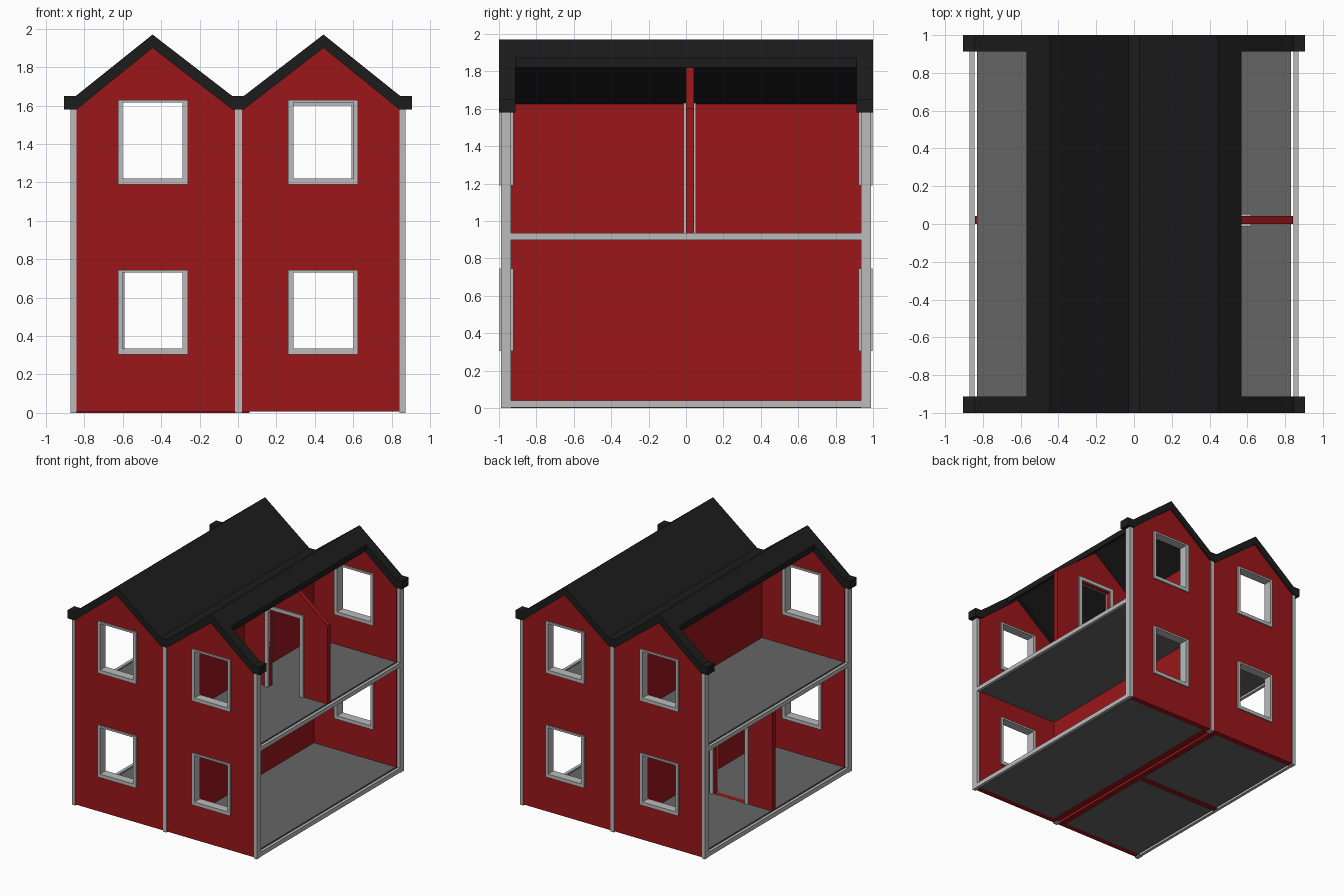
import bpy, bmesh, math
from mathutils import Matrix

if "Cube" in bpy.data.objects:
    bpy.data.objects.remove(bpy.data.objects["Cube"])


def material(name, rgb):
    m = bpy.data.materials.new(name)
    m.diffuse_color = (*rgb, 1)
    m.use_nodes = True
    m.node_tree.nodes["Principled BSDF"].inputs["Base Color"].default_value = m.diffuse_color
    return m


RED = material("red_paint", (0.33, 0.008, 0.01))
BLACK = material("black_roofing", (0.012, 0.012, 0.012))
FLOOR = material("floor_grey", (0.13, 0.13, 0.13))
TRIM = material("trim_grey", (0.5, 0.5, 0.5))


def rect(x0, x1, z0, z1):
    return [(x0, z0), (x1, z0), (x1, z1), (x0, z1)]


def slab(name, loops, y0, y1, mat, side=1):
    """Extrude x-z outlines (first is outer, others are holes) from y0 to y1."""
    cu = bpy.data.curves.new(name, 'CURVE')
    cu.dimensions = '2D'
    cu.fill_mode = 'BOTH'
    cu.extrude = abs(y1 - y0) / 2
    for pts in loops:
        sp = cu.splines.new('POLY')
        sp.points.add(len(pts) - 1)
        for p, (x, z) in zip(sp.points, pts):
            p.co = (x * side, z, 0, 1)
        sp.use_cyclic_u = True
    tmp = bpy.data.objects.new(name + "_tmp", cu)
    bpy.context.collection.objects.link(tmp)
    deps = bpy.context.evaluated_depsgraph_get()
    me = bpy.data.meshes.new_from_object(tmp.evaluated_get(deps))
    bpy.data.objects.remove(tmp)
    bpy.data.curves.remove(cu)
    # stand the outline upright, weld and fix normals
    me.transform(Matrix.Translation((0, (y0 + y1) / 2, 0)) @ Matrix.Rotation(math.pi / 2, 4, 'X'))
    bm = bmesh.new()
    bm.from_mesh(me)
    bmesh.ops.remove_doubles(bm, verts=bm.verts, dist=1e-5)
    bmesh.ops.recalc_face_normals(bm, faces=bm.faces)
    bm.to_mesh(me)
    bm.free()
    me.name = name
    me.materials.clear()
    me.materials.append(mat)
    for p in me.polygons:
        p.use_smooth = False
        p.material_index = 0
    ob = bpy.data.objects.new(name, me)
    bpy.context.collection.objects.link(ob)
    return ob


def box(name, x0, x1, y0, y1, z0, z1, mat, side=1):
    return slab(name, [rect(x0, x1, z0, z1)], y0, y1, mat, side)


def mirrored(pts):
    """Complete a right-hand outline (ending on x = 0) to both sides."""
    return pts + [(-x, z) for x, z in reversed(pts) if x > 0]


LEVELS = [0.305, 1.19]          # window sill heights
DOOR_X = (0.29, 0.59)

for side, sn in ((1, "right"), (-1, "left")):
    for end, en in ((-1, "front"), (1, "back")):
        # gabled end wall with two window holes
        wall = [(0.012, 0.008), (0.84, 0.008), (0.84, 1.61), (0.445, 1.92), (0.012, 1.6)]
        holes = [rect(0.275, 0.61, s + 0.015, s + 0.43) for s in LEVELS]
        slab(f"{en}_wall_{sn}", [wall] + holes, end * 0.985, end * 0.935, RED, side)
        # window frames
        for s in LEVELS:
            slab(f"{en}_window_frame_{sn}",
                 [rect(0.26, 0.625, s, s + 0.44), rect(0.288, 0.602, s + 0.03, s + 0.425)],
                 end * 0.998, end * 0.922, TRIM, side)
        # corner post
        box(f"{en}_corner_post_{sn}", 0.842, 0.872, end * 0.99, end * 0.935, 0, 1.6, TRIM, side)
    # floors and their edge rails on the open side
    for z0, z1, fn in ((0.008, 0.04, "lower"), (0.905, 0.935, "upper")):
        box(f"{fn}_floor_{sn}", 0.06, 0.832, -0.935, 0.935, z0, z1, FLOOR, side)
        box(f"{fn}_edge_rail_{sn}", 0.845, 0.87, -0.935, 0.935, z0 - 0.006, z1, TRIM, side)
    # dividing wall
    box(f"dividing_wall_{sn}", 0.012, 0.06, -0.935, 0.935, 0, 1.645, RED, side)


def partition(name, z0, zdoor, top, side):
    """Cross wall with a doorway, plus the door casing."""
    a, b = DOOR_X
    slab(name + "_partition",
         [[(0.06, z0), (a, z0), (a, zdoor), (b, zdoor), (b, z0), (0.842, z0)] + top],
         0, 0.042, RED, side)
    zf = max(z0, 0.04)
    slab(name + "_door_frame",
         [[(a - 0.03, zf), (a, zf), (a, zdoor), (b, zdoor), (b, zf), (b + 0.03, zf),
           (b + 0.03, zdoor + 0.03), (a - 0.03, zdoor + 0.03)]],
         -0.013, 0.053, TRIM, side)


partition("upper", 0.935, 1.6, [(0.842, 1.6), (0.445, 1.91), (0.06, 1.61)], 1)
partition("lower", 0.04, 0.73, [(0.842, 0.905), (0.06, 0.905)], -1)
box("lower_partition_base", 0.06, 0.842, 0, 0.042, 0.0, 0.041, RED, -1)

# post between the gables, and gable trims
trim = mirrored([(0.0, 1.58), (0.03, 1.58), (0.445, 1.9), (0.84, 1.58), (0.905, 1.58),
                 (0.905, 1.65), (0.845, 1.65), (0.445, 1.97), (0.03, 1.65), (0.0, 1.65)])
for end, en in ((-1, "front"), (1, "back")):
    box(f"{en}_centre_post", -0.015, 0.02, end * 0.99, end * 0.935, 0, 1.6, TRIM)
    slab(f"{en}_gable_trim", [trim], end * 1.0, end * 0.912, BLACK)

# roof panel, leaving the outer slopes open
roof = mirrored([(0.0, 1.615), (0.045, 1.615), (0.445, 1.915), (0.57, 1.82),
                 (0.57, 1.87), (0.445, 1.97), (0.03, 1.65), (0.0, 1.65)])
slab("roof_panel", [roof], -0.912, 0.912, BLACK)
